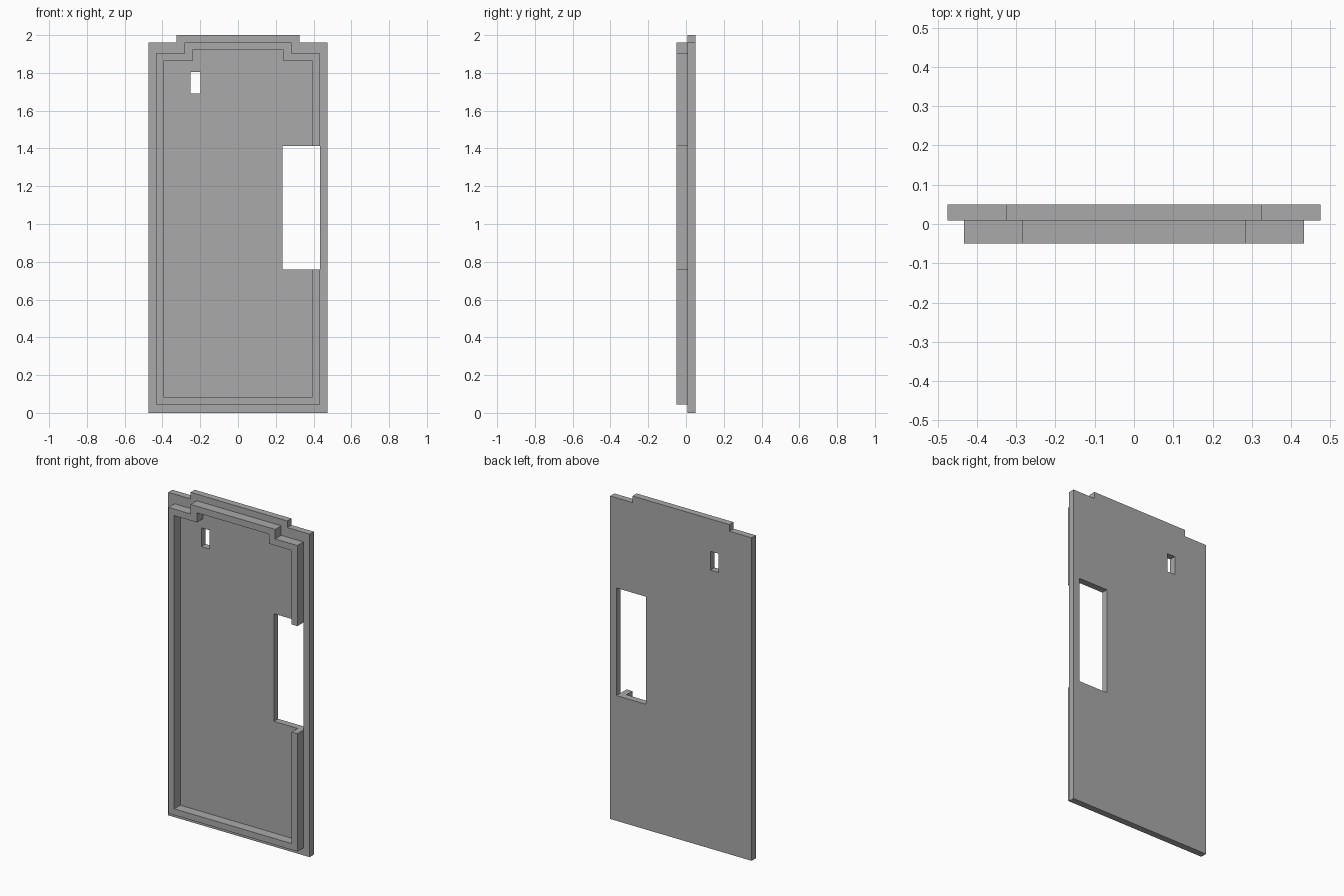
import bpy
import bmesh

cube = bpy.data.objects.get("Cube")
if cube:
    bpy.data.objects.remove(cube, do_unlink=True)

grey = bpy.data.materials.new("plain_grey")
grey.use_nodes = True
colour = (0.4, 0.4, 0.4, 1)
grey.diffuse_color = colour
grey.node_tree.nodes["Principled BSDF"].inputs["Base Color"].default_value = colour


def right_half(half, step, low, shoulder, top):
    """Right half of a stepped panel outline, bottom to top."""
    return [(half, low), (half, shoulder), (step, shoulder), (step, top)]


def mirrored(points):
    return [(-x, z) for x, z in reversed(points)]


def rectangle(x0, x1, z0, z1):
    return [(x0, z0), (x1, z0), (x1, z1), (x0, z1)]


def slab(name, loops, front, back):
    """Fill the loops (inner ones become holes) and extrude along y."""
    bm = bmesh.new()
    edges = []
    for loop in loops:
        verts = [bm.verts.new((x, front, z)) for x, z in loop]
        edges += [bm.edges.new((v, verts[i - 1])) for i, v in enumerate(verts)]
    bmesh.ops.triangle_fill(bm, use_beauty=True, edges=edges, normal=(0, -1, 0))
    out = bmesh.ops.extrude_face_region(bm, geom=bm.faces[:], use_keep_orig=True)
    moved = [g for g in out["geom"] if isinstance(g, bmesh.types.BMVert)]
    bmesh.ops.translate(bm, verts=moved, vec=(0, back - front, 0))
    bmesh.ops.recalc_face_normals(bm, faces=bm.faces[:])
    mesh = bpy.data.meshes.new(name)
    bm.to_mesh(mesh)
    bm.free()
    mesh.materials.append(grey)
    obj = bpy.data.objects.new(name, mesh)
    bpy.context.collection.objects.link(obj)


front, joint, back = -0.049, 0.009, 0.049
cut_low, cut_high = 0.76, 1.413

# Back plate with a small slot and a large side opening
plate = right_half(0.475, 0.325, 0, 1.96, 2)
slot = rectangle(-0.252, -0.198, 1.69, 1.804)
opening = rectangle(0.235, 0.433, cut_low, cut_high)
slab("back_plate", [plate + mirrored(plate), slot, opening], joint, back)

# Raised rim, broken where the side opening passes through it
outer = right_half(0.433, 0.284, 0.045, 1.902, 1.96)
inner = right_half(0.394, 0.241, 0.083, 1.862, 1.92)
rim = [(outer[0][0], cut_high)] + outer[1:] + mirrored(outer)
rim += [outer[0], (outer[0][0], cut_low), (inner[0][0], cut_low), inner[0]]
rim += list(reversed(mirrored(inner))) + list(reversed(inner[1:]))
rim += [(inner[0][0], cut_high)]
slab("front_rim", [rim], front, joint)
